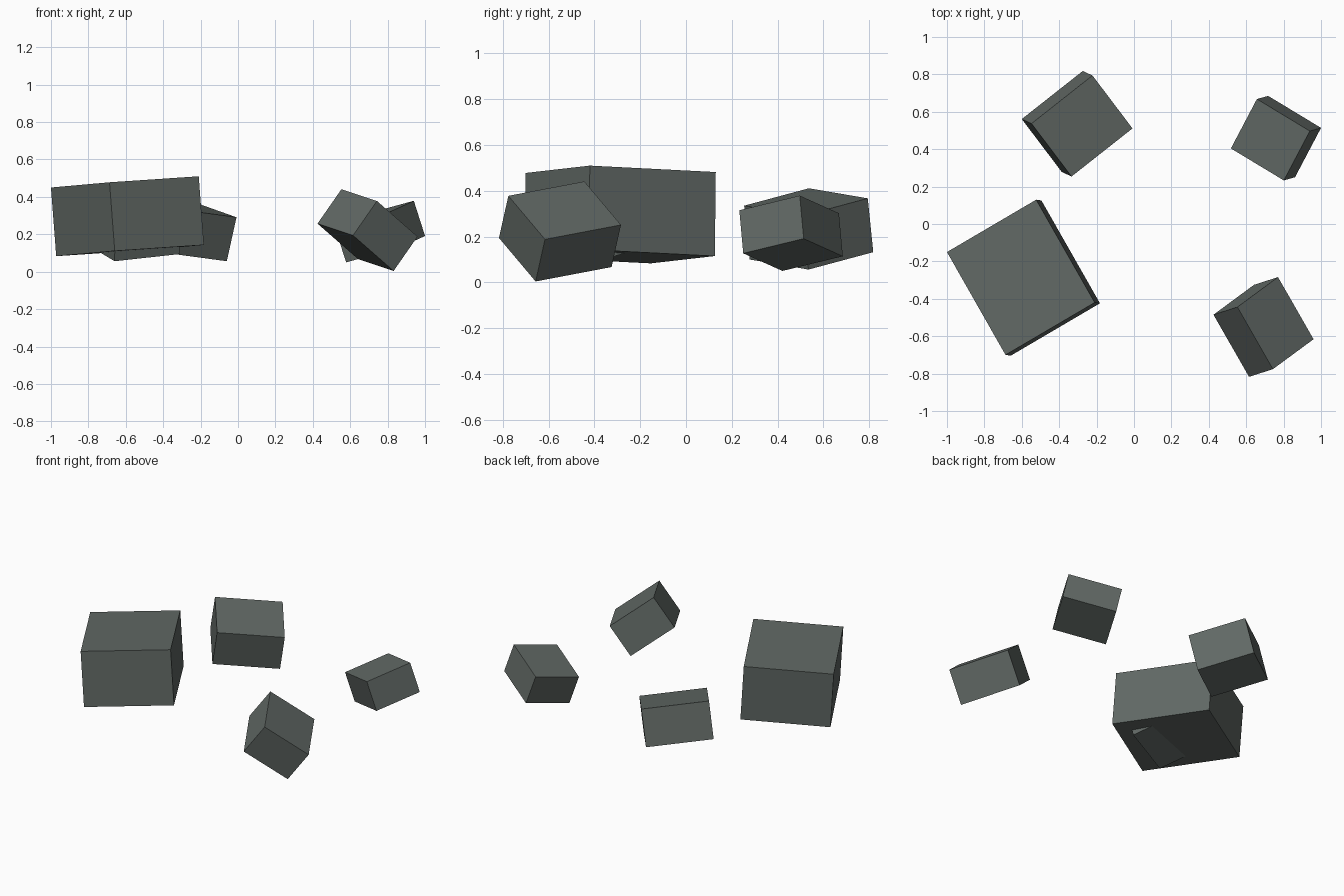
import bpy, bmesh
from mathutils import Vector, Matrix

if "Cube" in bpy.data.objects:
    bpy.data.objects.remove(bpy.data.objects["Cube"])

# one flat dark stone colour
stone = bpy.data.materials.new("dark_grey_stone")
stone.diffuse_color = (0.12, 0.14, 0.13, 1)
stone.use_nodes = True
stone.node_tree.nodes["Principled BSDF"].inputs["Base Color"].default_value = stone.diffuse_color


def block(name, corner, e1, e2, e3):
    """Tilted box from one corner and its three edge vectors."""
    a, b, c = Vector(e1), Vector(e2), Vector(e3)
    centre = Vector(corner) + (a + b + c) / 2
    m = Matrix((a, b, c)).transposed().to_4x4()
    bm = bmesh.new()
    bmesh.ops.create_cube(bm, size=1, matrix=m)
    bmesh.ops.recalc_face_normals(bm, faces=bm.faces)
    me = bpy.data.meshes.new(name)
    bm.to_mesh(me)
    bm.free()
    me.materials.append(stone)
    ob = bpy.data.objects.new(name, me)
    ob.location = centre
    bpy.context.collection.objects.link(ob)


# large rubble block
block("large_block", (-1.0, -0.15, 0.45),
      (0.313, -0.55, 0.028), (0.477, 0.28, 0.032), (0.028, -0.004, -0.367))
# block at the back left
block("back_left_block", (-0.008, 0.511, 0.291),
      (-0.214, 0.283, 0.076), (-0.326, -0.257, 0.044), (-0.052, 0.024, -0.235))
# steeply tilted block at the front right
block("front_right_block", (0.553, -0.444, 0.441),
      (0.217, 0.16, -0.19), (0.19, -0.332, -0.063), (-0.128, -0.041, -0.184))
# small block at the back right
block("back_right_block", (0.94, 0.497, 0.379),
      (-0.283, 0.171, -0.077), (-0.139, -0.264, -0.064), (0.06, 0.017, -0.188))
# block mostly buried in the large one, poking out underneath
block("buried_block", (-0.66, -0.54, 0.056),
      (0.347, 0.16, 0.038), (-0.138, 0.277, 0.083), (0.006, -0.07, 0.24))
